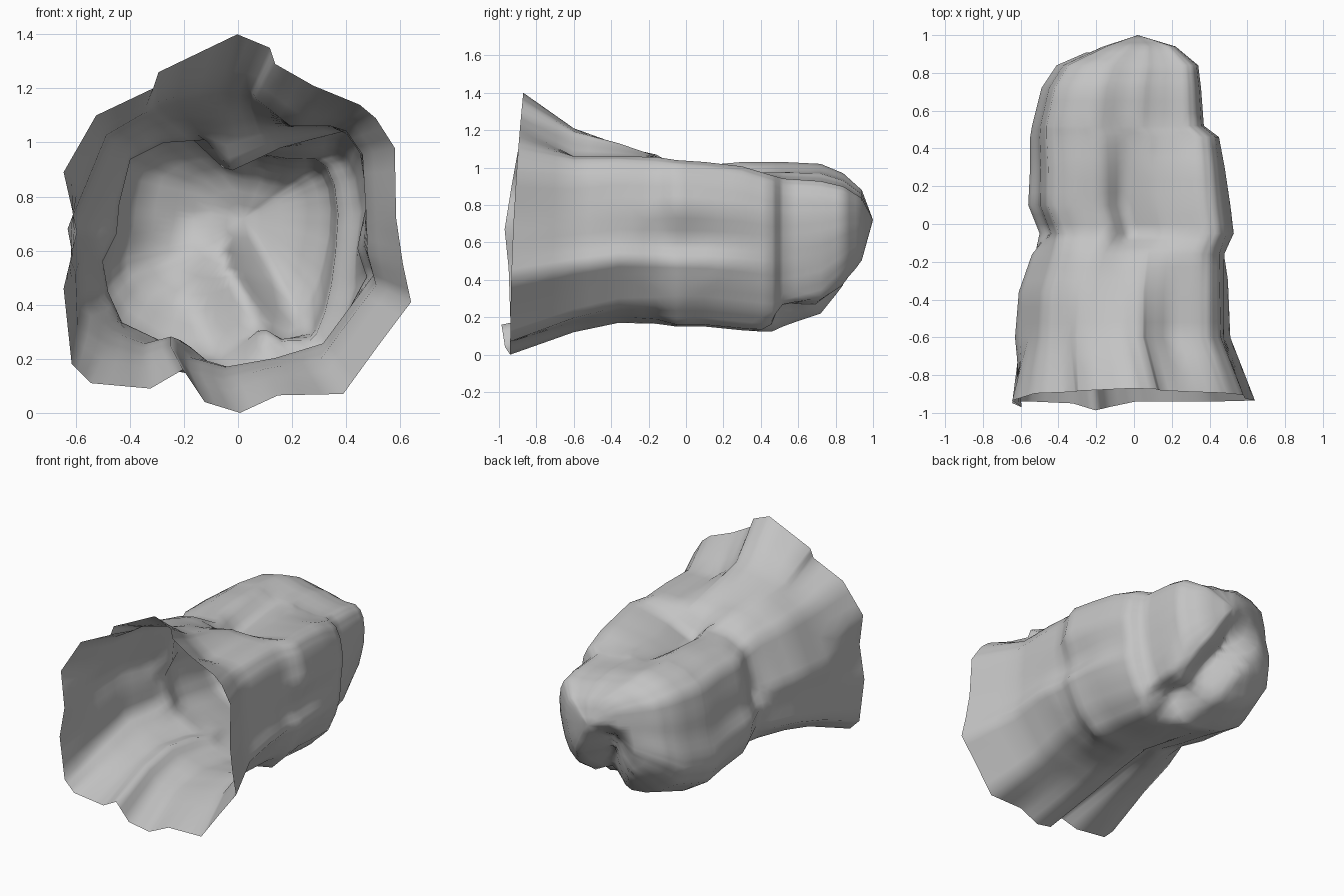
import bpy, bmesh
from mathutils import Vector
from mathutils.geometry import intersect_point_line

default = bpy.data.objects.get("Cube")
if default:
    bpy.data.objects.remove(default, do_unlink=True)

# One rock colour
stone = bpy.data.materials.new("grey_stone")
stone.use_nodes = True
grey = (0.55, 0.55, 0.55, 1.0)
stone.diffuse_color = grey
stone.node_tree.nodes["Principled BSDF"].inputs["Base Color"].default_value = grey

# Ragged mouth outline (x, z), clockwise from the crown
mouth = [(0, 1.4), (.12, 1.35), (.14, 1.29), (.28, 1.21), (.45, 1.14), (.51, 1.09),
         (.58, .98), (.585, .72), (.61, .55), (.64, .41), (.52, .25), (.39, .07),
         (.15, .065), (.01, 0), (-.12, .04), (-.2, .16), (-.32, .09), (-.54, .11),
         (-.61, .18), (-.64, .46), (-.59, .67), (-.64, .89), (-.52, 1.1),
         (-.31, 1.2), (-.29, 1.26)]

# Matching two-lobed outline of the throat
throat = [(-.03, .9), (.1, .96), (.14, .98), (.25, 1.01), (.37, 1.04), (.43, 1.02),
          (.47, .96), (.51, .8), (.46, .61), (.5, .51), (.45, .41), (.38, .29),
          (.27, .18), (.02, .17), (-.12, .21), (-.18, .26), (-.26, .27), (-.43, .35),
          (-.48, .46), (-.5, .57), (-.45, .67), (-.44, .78), (-.4, .94), (-.28, 1),
          (-.13, 1.01)]

# Matching outline of the rear chamber, lower on its left, ledged on its right
rear = [(-.05, .98), (.05, .97), (.1, .95), (.2, .93), (.28, .93), (.32, .9),
        (.345, .84), (.355, .75), (.35, .63), (.33, .52), (.31, .43), (.27, .33),
        (.2, .25), (.05, .24), (-.1, .24), (-.2, .25), (-.3, .28), (-.42, .36),
        (-.48, .46), (-.48, .54), (-.45, .67), (-.44, .78), (-.41, .92), (-.31, .99),
        (-.18, 1.02)]

# Cross-sections: depth, left edge, right edge, bottom, top,
# shape (0 is the mouth, 1 the throat, 2 the rear)
sections = [(-.94, -.645, .64, 0, 1.4, 0),
            (-.6, -.63, .51, .12, 1.21, .2),
            (-.36, -.61, .5, .17, 1.13, .4),
            (-.16, -.54, .49, .165, 1.07, .6),
            (-.05, -.5, .53, .15, 1.04, 1),
            (.1, -.56, .51, .15, 1.03, 1.1),
            (.3, -.55, .48, .13, 1.03, 1.4),
            (.46, -.55, .45, .12, 1.03, 1.75),
            (.52, -.54, .37, .15, 1.03, 1.9),
            (.72, -.49, .355, .22, 1.02, 2),
            (.84, -.41, .34, .36, .97, 2),
            (.94, -.18, .22, .5, .88, 2)]


def unit(outline):
    """Scale an outline to fill the unit square."""
    xs, zs = zip(*outline)
    return [((x - min(xs)) / (max(xs) - min(xs)),
             (z - min(zs)) / (max(zs) - min(zs))) for x, z in outline]


def fit(section):
    """Blend two outlines and stretch the result to a section's edges."""
    depth, left, right, low, high, shape = section
    first, second = (mouth, throat) if shape <= 1 else (throat, rear)
    share = shape if shape <= 1 else shape - 1
    blend = [(a + (c - a) * share, b + (d - b) * share)
             for (a, b), (c, d) in zip(unit(first), unit(second))]
    # Only the rim keeps the notch in the right flank
    if 0 < shape < 1:
        blend = [((blend[i - 1][0] + blend[i + 1][0]) / 2, v) if u < .15 else (u, v)
                 for i, (u, v) in enumerate(blend)]
    points = []
    for u, v in unit(blend):
        lean = 0
        if shape == 0:
            # The mouth leans back at the crown, juts out at its side and foot
            lean = .07 * v * v - .05 * max(0, 1 - abs(v - .5) * 4) * (u < .5)
            lean -= .05 * max(0, 1 - abs(u - .35) * 8) * (v < .2)
        x, z = left + u * (right - left), low + v * (high - low)
        # The left shoulder sits below the crown ridge
        if 0 < shape < 1 and x > .105:
            z = min(z, 1.06)
        points.append((x, depth + lean, z))
    return points


# Hollow rock shell, open in front and closed behind
bm = bmesh.new()
rings = [[bm.verts.new(p) for p in fit(s)] for s in sections]
count = len(mouth)
for near, far in zip(rings, rings[1:]):
    for i in range(count):
        j = (i + 1) % count
        bm.faces.new((near[i], near[j], far[j], far[i]))
tip = bm.verts.new((.02, 1, .72))
for i in range(count):
    bm.faces.new((rings[-1][i], rings[-1][(i + 1) % count], tip))
bmesh.ops.subdivide_edges(bm, edges=bm.edges[:], cuts=2, use_grid_fill=True)

# Diagonal cleft parting the two rear lobes, pressed towards the chamber's heart
cleft = [Vector(p) for p in ((-.09, .96, .57), (.03, .83, .37), (.15, .54, .17))]
heart = Vector((0, .4, .65))


def cleft_gap(point):
    """Distance from a point to the line of the cleft."""
    gaps = []
    for start, end in zip(cleft, cleft[1:]):
        near, along = intersect_point_line(point, start, end)
        near = start.lerp(end, min(1, max(0, along)))
        gaps.append((point - near).length)
    return min(gaps)


for v in bm.verts:
    depth = .16 * max(0, 1 - cleft_gap(v.co) / .17)
    v.co += (heart - v.co).normalized() * depth
    # Small hollow under the left bulge
    v.co.x -= .03 * max(0, 1 - (v.co - Vector((.5, -.04, .56))).length / .25)

bmesh.ops.triangulate(bm, faces=bm.faces[:])
mesh = bpy.data.meshes.new("cave_shell")
bm.to_mesh(mesh)
bm.free()
mesh.materials.append(stone)
mesh.shade_smooth()
shell = bpy.data.objects.new("cave_shell", mesh)
bpy.context.collection.objects.link(shell)
